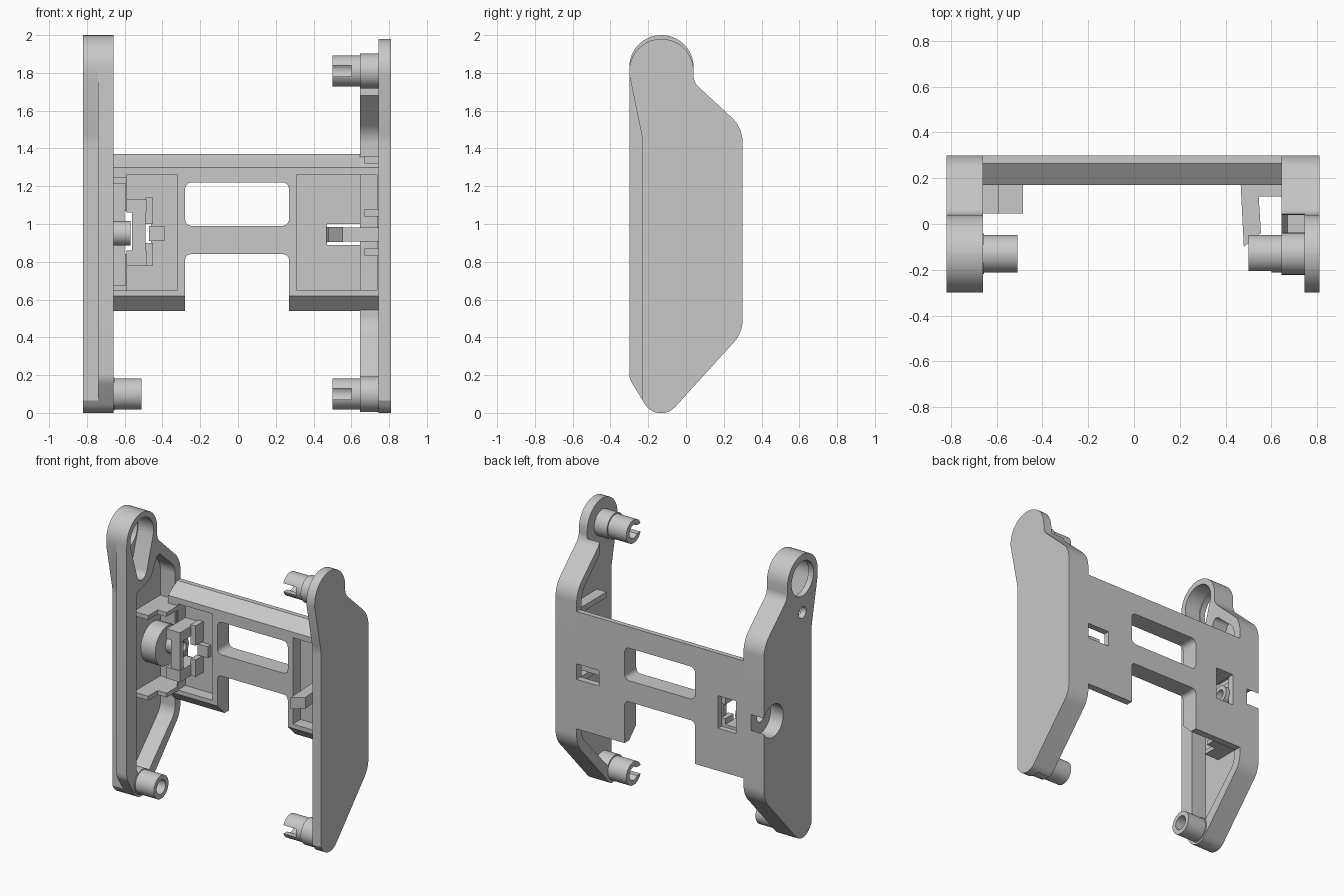
import bpy, bmesh, math
from mathutils import Vector

if "Cube" in bpy.data.objects:
    bpy.data.objects.remove(bpy.data.objects["Cube"])

grey = bpy.data.materials.new("plain_grey")
grey.use_nodes = True
grey.diffuse_color = (0.58, 0.58, 0.58, 1)
grey.node_tree.nodes["Principled BSDF"].inputs["Base Color"].default_value = (0.58, 0.58, 0.58, 1)


def rounded(corners, steps=10):
    """Outline from (u, v, radius) corners."""
    out, n = [], len(corners)
    for i, (u, v, r) in enumerate(corners):
        p = Vector((u, v))
        if r == 0:
            out.append(p)
            continue
        a = (Vector(corners[i - 1][:2]) - p).normalized()
        b = (Vector(corners[(i + 1) % n][:2]) - p).normalized()
        half = a.angle(b) / 2
        c = p + (a + b).normalized() * (r / math.sin(half))
        s = p + a * (r / math.tan(half)) - c
        e = p + b * (r / math.tan(half)) - c
        a0 = math.atan2(s.y, s.x)
        turn = (math.atan2(e.y, e.x) - a0 + math.pi) % (2 * math.pi) - math.pi
        for k in range(steps + 1):
            t = a0 + turn * k / steps
            out.append(c + Vector((math.cos(t), math.sin(t))) * r)
    return out


def teardrop(y, z_top, r_top, z_low, r_low, steps=24):
    """Outline around two circles, one above the other."""
    tilt = math.asin((r_top - r_low) / (z_top - z_low))
    out = []
    for z, r, start, end in ((z_top, r_top, -tilt, math.pi + tilt),
                             (z_low, r_low, math.pi + tilt, math.tau - tilt)):
        for k in range(steps + 1):
            t = start + (end - start) * k / steps
            out.append((y + r * math.cos(t), z + r * math.sin(t)))
    return out


def prism(name, outline, lo, hi, axis="x"):
    """Extrude a (y, z) outline along x, or an (x, z) outline along y."""
    bm = bmesh.new()
    place = (lambda p, h: (h, p[0], p[1])) if axis == "x" else (lambda p, h: (p[0], h, p[1]))
    face = bm.faces.new([bm.verts.new(place(p, lo)) for p in outline])
    new = bmesh.ops.extrude_face_region(bm, geom=[face])["geom"]
    shift = Vector((hi - lo, 0, 0)) if axis == "x" else Vector((0, hi - lo, 0))
    bmesh.ops.translate(bm, vec=shift, verts=[g for g in new if isinstance(g, bmesh.types.BMVert)])
    bmesh.ops.remove_doubles(bm, verts=bm.verts[:], dist=0.0005)
    bmesh.ops.recalc_face_normals(bm, faces=bm.faces[:])
    mesh = bpy.data.meshes.new(name)
    bm.to_mesh(mesh)
    bm.free()
    mesh.materials.append(grey)
    ob = bpy.data.objects.new(name, mesh)
    bpy.context.collection.objects.link(ob)
    return ob


def box(name, x0, x1, y0, y1, z0, z1):
    return prism(name, [(y0, z0), (y1, z0), (y1, z1), (y0, z1)], x0, x1)


def rod(name, y, z, r, x0, x1, n=40):
    ring = [(y + r * math.cos(math.tau * k / n), z + r * math.sin(math.tau * k / n)) for k in range(n)]
    return prism(name, ring, x0, x1)


def cut(ob, *cutters):
    for c in cutters:
        mod = ob.modifiers.new("cut", "BOOLEAN")
        mod.operation, mod.solver, mod.object = "DIFFERENCE", "EXACT", c
    dg = bpy.context.evaluated_depsgraph_get()
    mesh = bpy.data.meshes.new_from_object(ob.evaluated_get(dg))
    ob.modifiers.clear()
    ob.data = mesh
    return ob


def discard(*obs):
    for o in obs:
        bpy.data.objects.remove(o)


def side_outline(top, wide):
    """Side plate outline; the wide one keeps a straight front edge."""
    front = [(-0.3, 0.18, 0.1)] if wide else [(-0.23, 0.066, 0), (-0.23, 1.45, 0.3), (-0.3, 1.79, 0)]
    return rounded([(-0.147, -0.067, 0.1)] + front + [
        (-0.3, top, 0.169), (0.04, top, 0.169), (0.04, 1.75, 0.08),
        (0.3, 1.51, 0.18), (0.3, 0.425, 0.18)])


PY = -0.13  # pin axis, front to back

# Right side plate: hollow shell with a forward lip on its inner half
outer = prism("right_plate_outer", side_outline(2.0, False), -0.82, -0.74)
inner = prism("right_plate_rim", side_outline(2.0, True), -0.74, -0.66)
cavity = prism("cavity", rounded([
    (-0.19, 0.2, 0.03), (-0.1, 0.1, 0.03), (0.24, 0.45, 0.12), (0.24, 1.48, 0.12),
    (0.05, 1.65, 0.03), (-0.03, 1.5, 0), (-0.19, 1.45, 0.03)]), -0.775, -0.6)
drop = prism("teardrop", teardrop(PY, 1.83, 0.13, 1.58, 0.055), -0.78, -0.6)
head_hole = rod("head_hole", PY, 1.83, 0.122, -0.9, -0.7)
small_hole = rod("small_hole", PY, 1.59, 0.04, -0.9, -0.7)
recess = rod("recess", 0.2, 0.95, 0.115, -0.9, -0.72)
screw_bore = rod("screw_bore", 0.2, 0.95, 0.035, -0.9, -0.5)
cut(outer, cavity, drop, head_hole, small_hole, recess)
cut(inner, cavity, drop, recess, screw_bore)
collar = prism("head_collar", teardrop(PY, 1.83, 0.16, 1.58, 0.09), -0.778, -0.662)
cut(collar, drop)
seat = cut(rod("screw_seat", 0.16, 0.95, 0.139, -0.8, -0.662), recess, screw_bore)
tube = cut(rod("screw_tube", 0.2, 0.95, 0.065, -0.665, -0.57), screw_bore)
discard(cavity, drop, head_hole, small_hole, recess, screw_bore)
for z in (0.66, 1.23):
    box("right_plate_rib", -0.78, -0.66, -0.06, 0.25, z - 0.015, z + 0.015)
    box("panel_end_rib", -0.665, -0.59, 0.045, 0.28, z - 0.015, z + 0.015)

# Left side plate: flat wall with a rim along the back
prism("left_plate", side_outline(1.98, False), 0.745, 0.81)
rim = prism("left_plate_rim", side_outline(1.98, False), 0.645, 0.746)
clear = prism("clear", rounded([
    (-0.6, -0.2, 0), (-0.1, -0.2, 0), (-0.1, 0.09, 0), (0.245, 0.46, 0.14), (0.245, 1.48, 0.14),
    (0.04, 1.68, 0), (0.04, 1.75, 0), (0.2, 2.2, 0), (-0.6, 2.2, 0)]), 0.6, 0.8)
cut(rim, clear)
discard(clear)
for z in (0.85, 1.06, 1.34):
    box("left_plate_rib", 0.67, 0.75, -0.07, 0.27, z - 0.02, z + 0.02)

# Pins: two slotted on the left plate, one plain on the right plate
for name, z in (("upper", 1.81), ("lower", 0.1)):
    rod(name + "_left_boss", PY, z, 0.092, 0.645, 0.75)
    pin = rod(name + "_left_pin", PY, z, 0.082, 0.5, 0.65)
    bore = rod("bore", PY, z, 0.048, 0.4, 0.62)
    slit = box("slit", 0.4, 0.6, -0.3, PY, z - 0.03, z + 0.03)
    cut(pin, bore, slit)
    discard(bore, slit)
rod("lower_right_boss", PY, 0.1, 0.088, -0.78, -0.655)
pin = rod("lower_right_pin", PY, 0.1, 0.082, -0.66, -0.51)
bore = rod("bore", PY, 0.1, 0.05, -0.7, -0.4)
cut(pin, bore)
discard(bore)

# Cross panel: sloped top and bottom, recessed cells, window and openings
panel = prism("cross_panel", [(0.3, 0.54), (0.3, 1.37), (0.265, 1.37), (0.17, 1.3),
                              (0.17, 0.62), (0.25, 0.54)], -0.665, 0.746)


def opening(x0, x1, z0, z1, r, y0=0.0, y1=0.4):
    return prism("opening", rounded([(x0, z0, r), (x1, z0, r), (x1, z1, r), (x0, z1, r)], 5), y0, y1, "y")


openings = [
    opening(-0.28, 0.27, 0.2, 0.84, 0.03),
    opening(-0.28, 0.27, 0.99, 1.22, 0.035),
    opening(-0.6, -0.46, 0.84, 1.07, 0),
    opening(0.47, 0.735, 0.89, 1.0, 0),
    opening(-0.59, -0.32, 0.65, 1.26, 0, 0, 0.255),
    opening(0.31, 0.735, 0.65, 1.26, 0, 0, 0.255),
    opening(-0.7, -0.595, 0.67, 1.22, 0, 0, 0.255),
]
cut(panel, *openings)
discard(*openings)

# Clip on the right part of the panel
for z0, z1 in ((0.78, 0.86), (1.06, 1.13)):
    box("clip_arm", -0.59, -0.485, 0.045, 0.26, z0, z1)
for z0, z1 in ((0.78, 0.9), (1.0, 1.14)):
    box("clip_wall", -0.49, -0.45, 0.17, 0.26, z0, z1)
box("clip_face", -0.56, -0.49, 0.05, 0.09, 0.85, 1.07)
box("clip_tab", -0.47, -0.39, 0.22, 0.26, 0.91, 0.99)

# Spring hook on the left part of the panel
hook = box("spring_hook", 0.465, 0.54, -0.1, 0.2, 0.905, 0.985)
for v in hook.data.vertices:
    if v.co.y < 0:
        v.co.x += 0.015
        if v.co.x > 0.52:
            v.co.y += 0.06
box("hook_brace", 0.53, 0.747, 0.12, 0.2, 0.908, 0.982)

# Shading
for ob in bpy.context.scene.objects:
    ob.select_set(ob.type == "MESH")
    if ob.type == "MESH":
        bpy.context.view_layer.objects.active = ob
bpy.ops.object.shade_smooth_by_angle(angle=math.radians(30))
